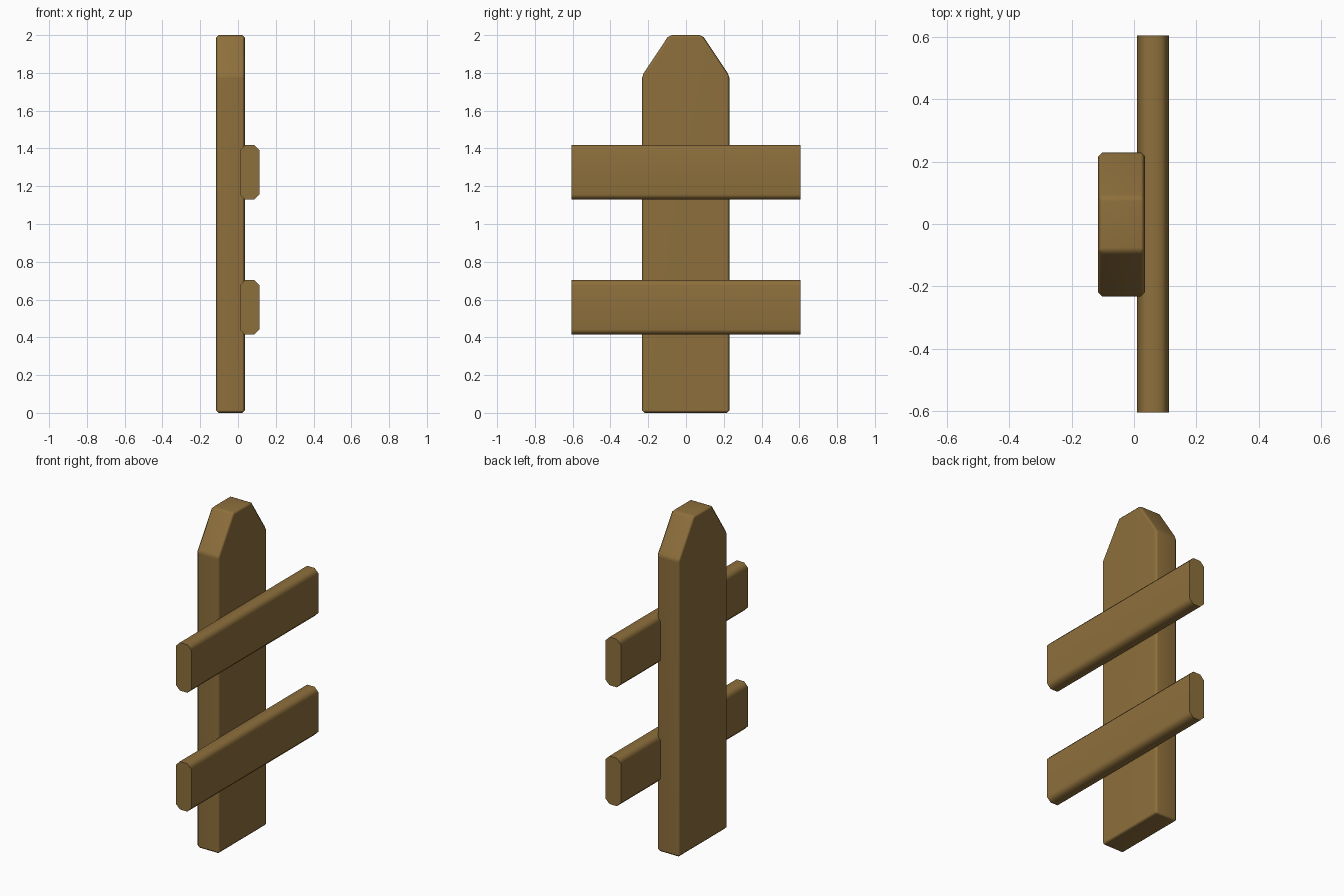
import bpy, bmesh, math

if "Cube" in bpy.data.objects:
    bpy.data.objects.remove(bpy.data.objects["Cube"])

wood = bpy.data.materials.new("wood")
wood.diffuse_color = (0.27, 0.16, 0.045, 1)
wood.use_nodes = True
wood.node_tree.nodes["Principled BSDF"].inputs["Base Color"].default_value = wood.diffuse_color


def prism(name, outline, axis, start, end, bevel, pick):
    """Extrude a 2D outline along x or y, then chamfer the picked edges."""
    bm = bmesh.new()
    if axis == "x":    # outline is (y, z)
        verts = [bm.verts.new((start, a, b)) for a, b in outline]
        step = (end - start, 0, 0)
    else:              # outline is (x, z)
        verts = [bm.verts.new((a, start, b)) for a, b in outline]
        step = (0, end - start, 0)
    face = bm.faces.new(verts)
    ext = bmesh.ops.extrude_face_region(bm, geom=[face], use_keep_orig=True)
    bmesh.ops.translate(bm, vec=step, verts=[g for g in ext["geom"] if isinstance(g, bmesh.types.BMVert)])
    bmesh.ops.recalc_face_normals(bm, faces=bm.faces)
    bmesh.ops.bevel(bm, geom=[e for e in bm.edges if pick(e)], offset=bevel,
                    offset_type="OFFSET", segments=1, affect="EDGES")
    bmesh.ops.recalc_face_normals(bm, faces=bm.faces)
    mesh = bpy.data.meshes.new(name)
    bm.to_mesh(mesh)
    bm.free()
    mesh.materials.append(wood)
    obj = bpy.data.objects.new(name, mesh)
    bpy.context.collection.objects.link(obj)
    bpy.ops.object.select_all(action="DESELECT")
    obj.select_set(True)
    bpy.context.view_layer.objects.active = obj
    bpy.ops.object.shade_smooth_by_angle(angle=math.radians(60))
    normals = obj.modifiers.new("weighted_normals", "WEIGHTED_NORMAL")
    normals.keep_sharp = True
    return obj


# Upright board with a clipped point, all edges chamfered
picket = [(-0.233, 0), (0.23, 0), (0.23, 1.785), (0.087, 2.0), (-0.09, 2.0), (-0.233, 1.785)]
prism("picket", picket, "x", -0.116, 0.036, 0.014, lambda e: True)

# Two rails: long edges chamfered, ends cut square
for name, z in (("lower_rail", 0.414), ("upper_rail", 1.129)):
    top = z + 0.289
    section = [(0.01, z), (0.113, z), (0.113, top), (0.01, top)]
    prism(name, section, "y", -0.605, 0.605, 0.027,
          lambda e: abs(e.verts[0].co.y - e.verts[1].co.y) > 0.5)
